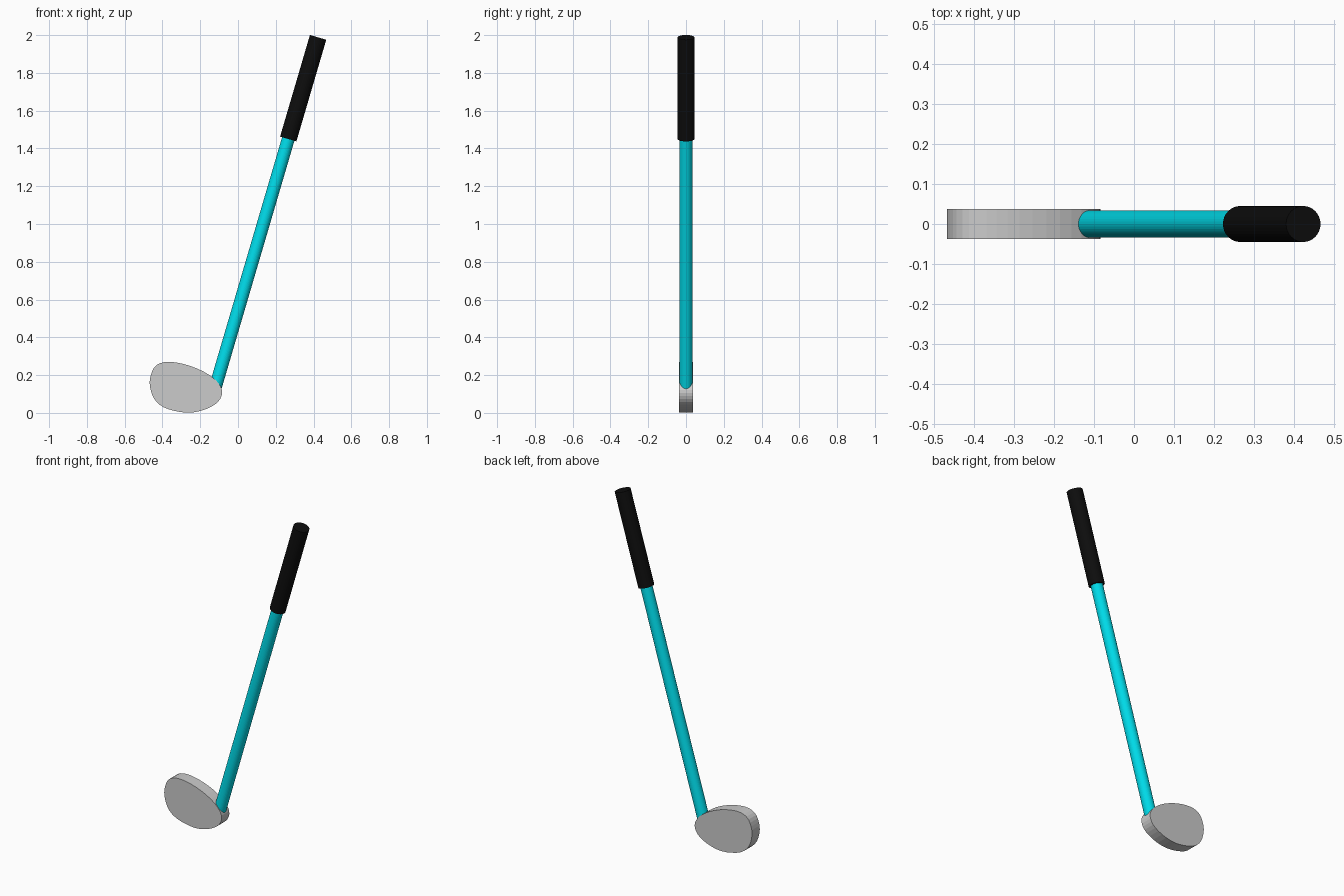
import bpy, bmesh
from mathutils import Vector

if "Cube" in bpy.data.objects:
    bpy.data.objects.remove(bpy.data.objects["Cube"])


def material(name, color):
    m = bpy.data.materials.new(name)
    m.diffuse_color = (*color, 1.0)
    m.use_nodes = True
    m.node_tree.nodes["Principled BSDF"].inputs["Base Color"].default_value = m.diffuse_color
    return m


def rod(name, start, end, radius, mat):
    """Capped cylinder running from start to end."""
    a, b = Vector(start), Vector(end)
    bpy.ops.mesh.primitive_cylinder_add(vertices=32, radius=radius, depth=(b - a).length,
                                        location=(a + b) / 2)
    ob = bpy.context.object
    ob.name = name
    ob.rotation_euler = (b - a).to_track_quat('Z', 'Y').to_euler()
    ob.data.materials.append(mat)
    return ob


def axis_point(z):
    """Point on the tilted centre line of the club at height z."""
    return (0.266 + 0.2937 * (z - 1.45), 0, z)


# Shaft, sunk into the head, and the thicker grip
rod("shaft", axis_point(0.10), axis_point(1.50), 0.034, material("cyan", (0.0, 0.72, 0.83)))
rod("grip", axis_point(1.45), axis_point(1.988), 0.045, material("black", (0.004, 0.004, 0.004)))

# Head: smooth teardrop outline (x, z) given thickness along y
outline = [(-0.468, 0.160), (-0.461, 0.202), (-0.444, 0.240), (-0.413, 0.263), (-0.370, 0.270),
           (-0.317, 0.265), (-0.254, 0.249), (-0.185, 0.220), (-0.132, 0.186), (-0.101, 0.154),
           (-0.085, 0.122), (-0.087, 0.090), (-0.106, 0.058), (-0.143, 0.032), (-0.200, 0.010),
           (-0.265, 0.001), (-0.333, 0.010), (-0.392, 0.029), (-0.434, 0.061), (-0.458, 0.105)]
pts = [Vector(p) for p in outline]
n = len(pts)
smooth = []
for i in range(n):
    a, b, c, d = (pts[(i + k) % n] for k in (-1, 0, 1, 2))
    smooth += [b, (9 * (b + c) - a - d) / 16]

half = 0.037
bm = bmesh.new()
face = bm.faces.new([bm.verts.new((p.x, -half, p.y)) for p in smooth])
new = bmesh.ops.extrude_face_region(bm, geom=[face])["geom"]
bmesh.ops.translate(bm, vec=(0, 2 * half, 0),
                    verts=[g for g in new if isinstance(g, bmesh.types.BMVert)])
if not any(f.calc_center_median().y < -half * 0.99 for f in bm.faces):
    bm.faces.new([v for v in face.verts])
bmesh.ops.recalc_face_normals(bm, faces=bm.faces[:])
mesh = bpy.data.meshes.new("club_head")
bm.to_mesh(mesh)
bm.free()
bpy.context.collection.objects.link(bpy.data.objects.new("club_head", mesh))
